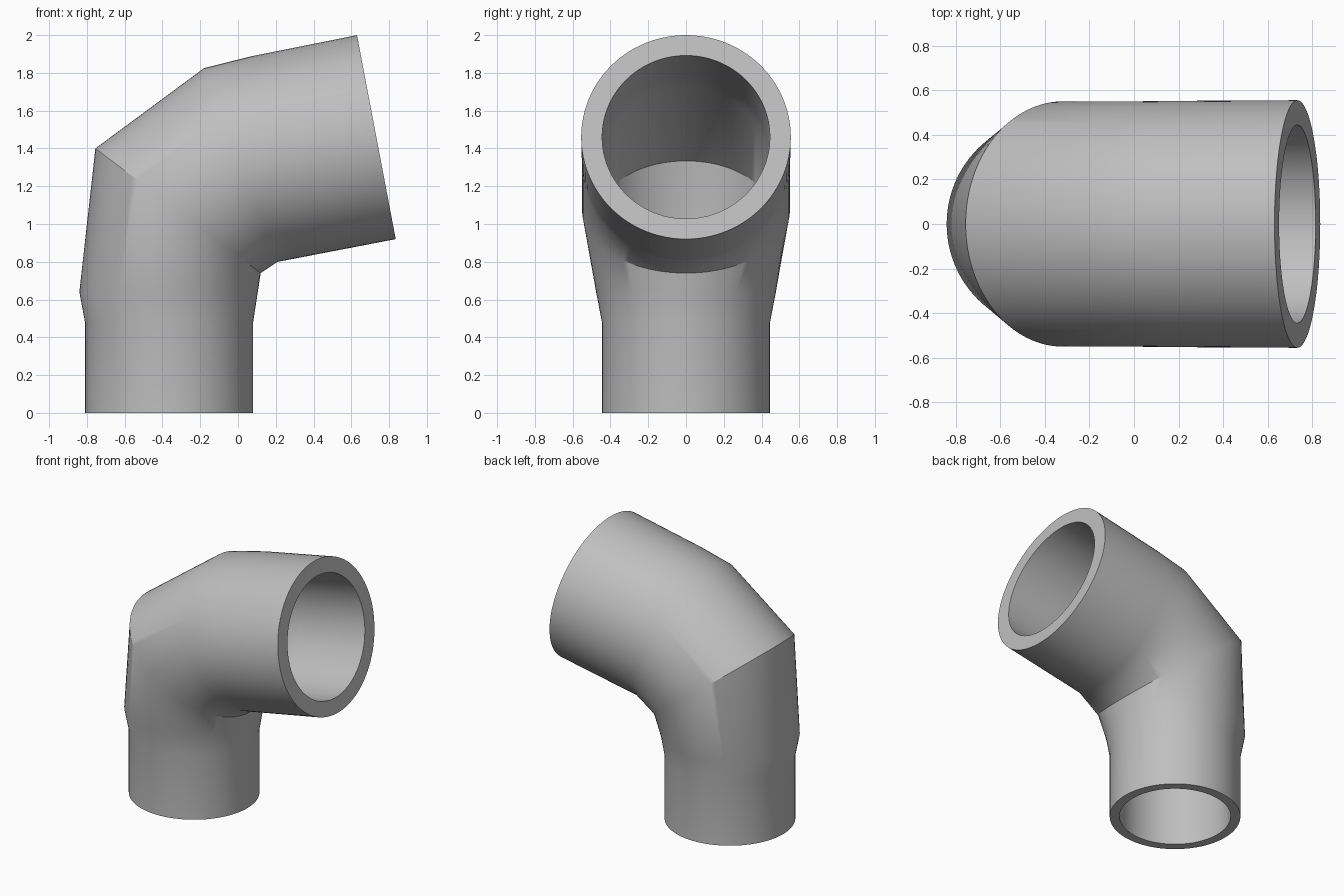
import bpy, bmesh, math
from mathutils import Vector

if "Cube" in bpy.data.objects:
    bpy.data.objects.remove(bpy.data.objects["Cube"], do_unlink=True)

SIDES = 96

# Matt grey plastic
grey = bpy.data.materials.new("grey plastic")
grey.use_nodes = True
colour = (0.52, 0.52, 0.52, 1)
grey.diffuse_color = colour
grey.node_tree.nodes["Principled BSDF"].inputs["Base Color"].default_value = colour

# Pipe stations: outside of bend (x, z), inside of bend (x, z), half width, bore ratio
stations = [
    ((-0.81, 0.00), (0.08, 0.00), 0.445, 0.85),    # spigot end
    ((-0.81, 0.48), (0.08, 0.48), 0.445, 0.85),    # start of flare
    ((-0.84, 0.64), (0.105, 0.64), 0.476, 0.83),   # end of flare
    ((-0.755, 1.40), (0.12, 0.74), 0.55, 0.80),    # mitre joint
    ((-0.18, 1.825), (0.21, 0.80), 0.55, 0.80),    # start of socket
    ((0.08, 1.89), (0.29, 0.815), 0.552, 0.80),    # socket barrel
    ((0.63, 2.00), (0.835, 0.92), 0.555, 0.80),    # socket mouth
]


def ring(bm, outside, inside, width, scale):
    """Elliptical cross-section spanning two points of the side profile."""
    a = Vector((outside[0], 0, outside[1]))
    b = Vector((inside[0], 0, inside[1]))
    centre, arm = (a + b) / 2, (b - a) / 2
    side = Vector((0, width, 0))
    angles = [math.tau * i / SIDES for i in range(SIDES)]
    return [bm.verts.new(centre + scale * (math.cos(t) * arm + math.sin(t) * side))
            for t in angles]


# Outer wall up, bore back down, closed by the two flat rims
bm = bmesh.new()
outer = [ring(bm, a, b, w, 1) for a, b, w, _ in stations]
bore = [ring(bm, a, b, w, s) for a, b, w, s in reversed(stations)]
loops = outer + bore
for low, high in zip(loops, loops[1:] + loops[:1]):
    for i in range(SIDES):
        j = (i + 1) % SIDES
        bm.faces.new((low[i], low[j], high[j], high[i]))
bmesh.ops.recalc_face_normals(bm, faces=bm.faces)

mesh = bpy.data.meshes.new("pipe_elbow")
bm.to_mesh(mesh)
bm.free()
mesh.materials.append(grey)
elbow = bpy.data.objects.new("pipe_elbow", mesh)
bpy.context.collection.objects.link(elbow)

# Smooth walls with crisp rims and mitre
bpy.ops.object.select_all(action="DESELECT")
elbow.select_set(True)
bpy.context.view_layer.objects.active = elbow
bpy.ops.object.shade_smooth_by_angle(angle=math.radians(30))
